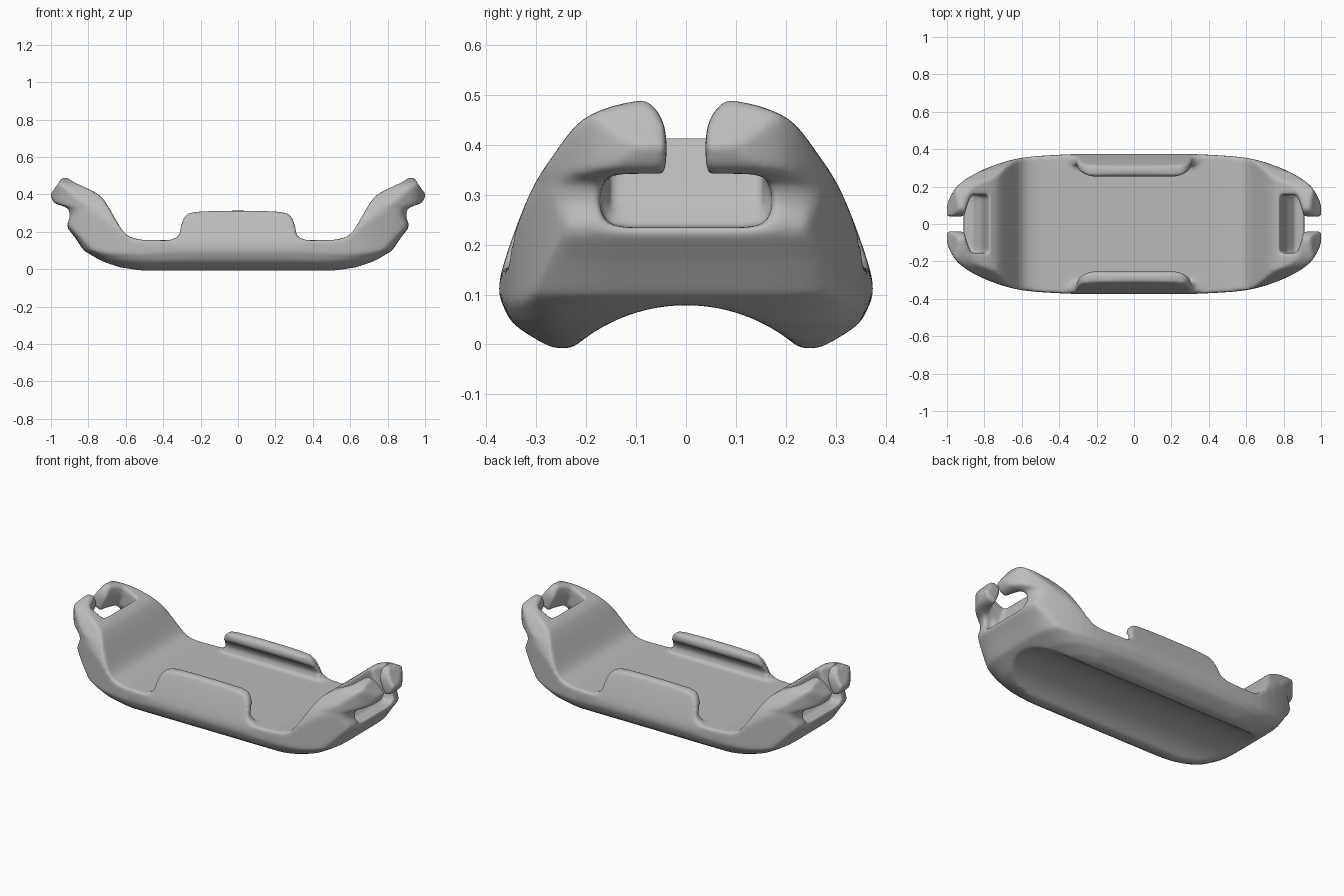
import bpy, bmesh, math
from mathutils import Vector

cube = bpy.data.objects.get("Cube")
if cube:
    bpy.data.objects.remove(cube)


def soften(pts, steps=4):
    """Resample an open point list as a smooth curve."""
    p = [Vector(q) for q in pts]
    p = [p[0]] + p + [p[-1]]
    out = []
    for a, b, c, d in zip(p, p[1:], p[2:], p[3:]):
        for i in range(steps):
            t = i / steps
            out.append(0.5 * (2 * b + (c - a) * t + (2 * a - 5 * b + 4 * c - d) * t * t
                              + (3 * b - a - 3 * c + d) * t ** 3))
    return out + [p[-1]]


def mirrored(half):
    """Close a half outline across its first coordinate."""
    return list(half) + [Vector((-q[0], q[1])) for q in reversed(half)]


def loft(name, axis, sections):
    """Skin (position, outline) sections stacked along an axis."""
    place = {"x": lambda a, b, t: (t, a, b),
             "y": lambda a, b, t: (a, t, b),
             "z": lambda a, b, t: (a, b, t)}[axis]
    bm = bmesh.new()
    rings = [[bm.verts.new(place(q[0], q[1], t)) for q in outline] for t, outline in sections]
    n = len(rings[0])
    for low, high in zip(rings, rings[1:]):
        for i in range(n):
            j = (i + 1) % n
            bm.faces.new((low[i], low[j], high[j], high[i]))
    bm.faces.new(rings[0])
    bm.faces.new(rings[-1])
    bmesh.ops.recalc_face_normals(bm, faces=bm.faces)
    mesh = bpy.data.meshes.new(name)
    bm.to_mesh(mesh)
    bm.free()
    obj = bpy.data.objects.new(name, mesh)
    bpy.context.collection.objects.link(obj)
    return obj


def prism(name, outline, axis, lo, hi):
    return loft(name, axis, [(lo, outline), (hi, outline)])


def rounded_oblong(length, width, power, count=96):
    """Superellipse with half sizes length and width."""
    out = []
    for i in range(count):
        a = (i + 0.5) * math.tau / count
        c, s = math.cos(a), math.sin(a)
        out.append((math.copysign(abs(c) ** (2 / power), c) * length,
                    math.copysign(abs(s) ** (2 / power), s) * width))
    return out


helpers = []


def combine(target, tool, operation):
    mod = target.modifiers.new(operation.lower(), "BOOLEAN")
    mod.operation = operation
    mod.solver = "EXACT"
    mod.object = tool
    tool.hide_render = True
    helpers.append(tool)


# Cradle body: level floor rising to bent-out ends
upper = soften([(1.08, 0.31), (1.0, 0.405), (0.97, 0.445), (0.93, 0.493), (0.86, 0.457),
                (0.75, 0.402), (0.7, 0.345), (0.62, 0.21), (0.57, 0.17), (0.5, 0.155)])
cradle = prism("cradle", mirrored([Vector((1.08, -0.1))] + upper), "y", -0.45, 0.45)

# Side lips: hooked section trimmed to a rounded tab
tab = soften([(0.38, 0.1), (0.36, 0.155), (0.32, 0.175), (0.305, 0.23), (0.285, 0.28),
              (0.24, 0.304), (0.1, 0.312), (0, 0.313)])
for side in (-1, 1):
    hook = soften([(0.31, 0.1), (0.31, 0.16), (0.315, 0.2), (0.295, 0.235), (0.258, 0.26),
                   (0.253, 0.29), (0.27, 0.313), (0.3, 0.32)])
    section = [(side * y, z) for y, z in hook + [Vector((0.42, 0.32)), Vector((0.42, 0.1))]]
    lip = prism("lip", section, "x", -0.4, 0.4)
    combine(lip, prism("lip_outline", mirrored(tab[:-1]), "y", -0.5, 0.5), "INTERSECT")
    taper = soften([(0.37, 0.35), (0.33, 0.32), (0.28, 0.275), (0.2, 0.245)])
    taper = [(x, side * y) for x, y in [Vector((0.37, 0.45))] + taper]
    combine(lip, prism("lip_taper", mirrored(taper), "z", 0, 0.4), "INTERSECT")
    combine(cradle, lip, "UNION")

# Outer hull: rounded level sections (height, half length, half width)
levels = [(-0.008, 0.56, 0.29), (0.01, 0.65, 0.315), (0.045, 0.735, 0.352),
          (0.1, 0.825, 0.377), (0.17, 0.872, 0.377), (0.22, 0.912, 0.367),
          (0.24, 0.918, 0.36), (0.285, 0.905, 0.34), (0.325, 0.915, 0.325),
          (0.355, 0.985, 0.31), (0.4, 1.006, 0.29), (0.52, 1.006, 0.29)]
hull = [(z, rounded_oblong(l, w, 5.5)) for z, l, w in levels]
combine(cradle, loft("hull", "z", hull), "INTERSECT")

# End-on and plan outlines trim the sides
sides = soften([(0.265, -0.008), (0.3, 0.01), (0.35, 0.046), (0.375, 0.1), (0.363, 0.17),
                (0.312, 0.305), (0.262, 0.385), (0.212, 0.447), (0.15, 0.477), (0.08, 0.492)])
combine(cradle, prism("end_outline", mirrored(sides), "x", -1.2, 1.2), "INTERSECT")
plan = soften([(0.3, -0.375), (0.6, -0.354), (0.8, -0.293), (0.93, -0.217),
               (0.985, -0.14), (1.01, -0.07)])
plan += [Vector((q.x, -q.y)) for q in reversed(plan)]
combine(cradle, prism("plan_outline", mirrored(plan), "z", -0.1, 0.7), "INTERSECT")

# Hollow underside
arch = [(0.3425 * math.cos(a * math.tau / 64), 0.3425 * math.sin(a * math.tau / 64) - 0.2635)
        for a in range(64)]
combine(cradle, prism("arch_cutter", arch, "x", -1.2, 1.2), "DIFFERENCE")

# Strap slot at each end: outer window, sloping well behind a bowed bar, entry gap
window = soften([(0.12, 0.235), (0.155, 0.243), (0.17, 0.268), (0.17, 0.31),
                 (0.155, 0.335), (0.12, 0.342)])
well_back = [(0.765, 0.6), (0.775, 0.42), (0.815, 0.29), (0.86, 0.237)]
well_front = [(0.93, 0.25), (0.94, 0.345), (0.908, 0.42), (0.908, 0.6)]
gap = soften([(0.04, 0.28), (0.04, 0.35), (0.04, 0.42), (0.055, 0.465), (0.09, 0.5)])
for end in (-1, 1):
    well = []
    for k in range(-4, 5):
        y = 0.155 * k / 4
        bowed = [(x - 1.6 * y * y, z) for x, z in well_front]
        well.append((y, [(end * x, z) for x, z in well_back + bowed]))
    combine(cradle, loft("well_cutter", "y", well), "DIFFERENCE")
    lo, hi = sorted((end * 0.85, end * 1.2))
    combine(cradle, prism("window_cutter", mirrored(window), "x", lo, hi), "DIFFERENCE")
    combine(cradle, prism("gap_cutter", mirrored(gap), "x", lo, hi), "DIFFERENCE")

# Even skin with softly rounded edges
remesh = cradle.modifiers.new("skin", "REMESH")
remesh.mode = "VOXEL"
remesh.voxel_size = 0.009
relax = cradle.modifiers.new("soft_edges", "SMOOTH")
relax.factor = 0.5
relax.iterations = 12

# Bake the result and drop the helpers
graph = bpy.context.evaluated_depsgraph_get()
baked = bpy.data.meshes.new_from_object(cradle.evaluated_get(graph))
cradle.modifiers.clear()
cradle.data = baked
for tool in helpers:
    bpy.data.objects.remove(tool)
baked.polygons.foreach_set("use_smooth", [True] * len(baked.polygons))

grey = bpy.data.materials.new("plain_grey")
grey.use_nodes = True
colour = (0.5, 0.5, 0.5, 1)
grey.diffuse_color = colour
grey.node_tree.nodes["Principled BSDF"].inputs["Base Color"].default_value = colour
baked.materials.clear()
baked.materials.append(grey)
